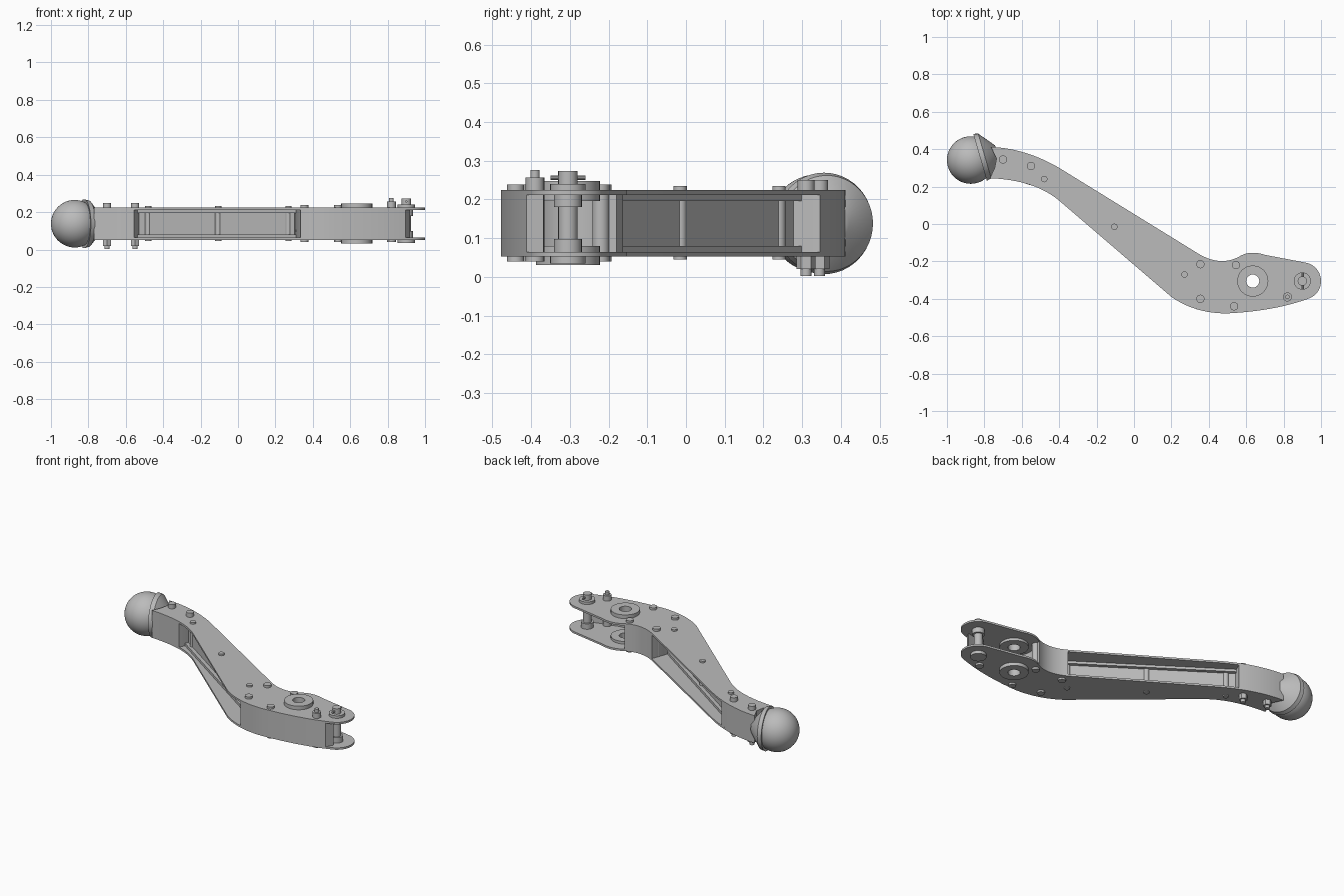
import bpy, bmesh, math
from mathutils import Vector, Matrix

cube = bpy.data.objects.get("Cube")
if cube:
    bpy.data.objects.remove(cube)

metal = bpy.data.materials.new("grey_metal")
metal.use_nodes = True
metal.diffuse_color = (0.5, 0.5, 0.5, 1)
metal.node_tree.nodes["Principled BSDF"].inputs["Base Color"].default_value = (0.5, 0.5, 0.5, 1)

BOTTOM, PLATE_LOW, PLATE_HIGH, TOP = 0.052, 0.064, 0.212, 0.224
MID = 0.138


def add(name, bm):
    """Finish a bmesh as a smooth shaded object with sharp edges kept."""
    bmesh.ops.remove_doubles(bm, verts=bm.verts, dist=1e-5)
    bmesh.ops.recalc_face_normals(bm, faces=bm.faces)
    me = bpy.data.meshes.new(name)
    bm.to_mesh(me)
    bm.free()
    me.materials.clear()
    me.materials.append(metal)
    me.shade_smooth()
    me.set_sharp_from_angle(angle=math.radians(32))
    ob = bpy.data.objects.new(name, me)
    bpy.context.scene.collection.objects.link(ob)
    return ob


def bend(a, c, b, n=12):
    """Quadratic curve from a to b, pulled towards c."""
    a, b, c = Vector(a), Vector(b), Vector(c)
    return [a * (1 - t) ** 2 + c * 2 * t * (1 - t) + b * t * t
            for t in (i / n for i in range(n + 1))]


def arc(centre, r, start, end, n=20):
    angles = [math.radians(start + (end - start) * i / n) for i in range(n + 1)]
    return [Vector((centre[0] + r * math.cos(a), centre[1] + r * math.sin(a))) for a in angles]


def ring(centre, r):
    return arc(centre, r, 0, 360 - 360 / 32, 31)


def prism(name, z0, z1, *outlines):
    """Extrude an outline; further outlines become holes."""
    cu = bpy.data.curves.new(name, 'CURVE')
    cu.dimensions, cu.fill_mode, cu.extrude = '2D', 'BOTH', (z1 - z0) / 2
    for pts in outlines:
        sp = cu.splines.new('POLY')
        sp.points.add(len(pts) - 1)
        for p, co in zip(sp.points, pts):
            p.co = (co[0], co[1], 0, 1)
        sp.use_cyclic_u = True
    tmp = bpy.data.objects.new(name, cu)
    me = bpy.data.meshes.new_from_object(tmp)
    bm = bmesh.new()
    bm.from_mesh(me)
    bmesh.ops.translate(bm, verts=bm.verts, vec=(0, 0, (z0 + z1) / 2))
    bpy.data.objects.remove(tmp)
    bpy.data.curves.remove(cu)
    bpy.data.meshes.remove(me)
    return add(name, bm)


def rod(name, at, *steps, sides=24):
    """Stack of cylinders, each step being (radius, z0, z1)."""
    bm = bmesh.new()
    for r, z0, z1 in steps:
        bmesh.ops.create_cone(bm, cap_ends=True, segments=sides, radius1=r, radius2=r,
                              depth=z1 - z0,
                              matrix=Matrix.Translation((*at, (z0 + z1) / 2)))
    return add(name, bm)


# Shared outline curves of the arm
HUB, PIN = (0.635, -0.305), (0.9, -0.305)
up_left = bend((-0.765, 0.412), (-0.58, 0.405), (-0.4, 0.30))
up_bend = bend((0.33, -0.15), (0.46, -0.235), (0.57, -0.17))
bulge = bend((0.57, -0.17), (0.625, -0.14), (0.70, -0.165))
tip = arc(PIN, 0.1, 80, -75)
low_right = bend(tip[-1], (0.75, -0.465), (0.5, -0.478))
low_bend = bend((0.5, -0.478), (0.33, -0.48), (0.2, -0.39))
low_left = bend((-0.4, 0.125), (-0.53, 0.235), (-0.77, 0.245))
end = [Vector((-0.745, 0.30)), Vector((-0.735, 0.35))]
outline = (up_left + up_bend + bulge[1:] + tip + low_right[1:]
           + low_bend[1:] + low_left + end)

# Side plates with hub hole
for name, z0, z1 in (("bottom_plate", BOTTOM, PLATE_LOW), ("top_plate", PLATE_HIGH, TOP)):
    prism(name, z0, z1, outline, ring(HUB, 0.035))

# Hub bushings
for name, z0, z1 in (("bottom_bushing", 0.031, 0.08), ("top_bushing", 0.196, 0.247)):
    prism(name, z0, z1, ring(HUB, 0.083), ring(HUB, 0.035))

# Solid spacer at the ball end
prism("ball_end_spacer", PLATE_LOW, PLATE_HIGH,
      [p for p in up_left if p.x < -0.49] + [Vector((-0.49, 0.343))]
      + [Vector((-0.555, 0.208))] + [p for p in low_left if p.x < -0.56] + end)

# Spacer at the hub end, with a long lower wall and an open pocket
prism("hub_end_spacer", PLATE_LOW, PLATE_HIGH,
      [p for p in up_bend if 0.335 < p.x < 0.56] + arc(HUB, 0.12, 135, 255)
      + [Vector((0.75, -0.412)), Vector((0.92, -0.368))]
      + [p for p in low_right + low_bend[1:] if 0.335 < p.x < 0.92]
      + [Vector((0.335, -0.456)), Vector((0.302, -0.3))])

# Middle web with flanges along the row of small pins
start, stop = Vector((-0.53, 0.274)), Vector((0.33, -0.311))
side = (stop - start).orthogonal().normalized()


def strip(half):
    return [start + side * half, stop + side * half, stop - side * half, start - side * half]


prism("middle_web", PLATE_LOW, PLATE_HIGH, strip(0.008))
prism("lower_flange", PLATE_LOW, 0.08, strip(0.03))
prism("upper_flange", 0.196, PLATE_HIGH, strip(0.03))

# Small spacer pins
for at in ((-0.48, 0.24), (-0.105, -0.015), (0.27, -0.27)):
    rod("spacer_pin", at, (0.017, 0.045, 0.234))

# Rivets
for at in ((0.355, -0.215), (0.355, -0.4), (0.545, -0.22), (0.535, -0.44)):
    rod("rivet", at, (0.022, 0.04, 0.238))

# Bolts with nuts at the ball end
for at in ((-0.70, 0.345), (-0.55, 0.31)):
    rod("bolt", at, (0.022, 0.15, 0.25), (0.014, 0.002, 0.06))
    rod("bolt_nut", at, (0.025, 0.02, 0.054), sides=6)

# Stud beside the end pin
rod("stud", (0.82, -0.39), (0.024, 0.04, 0.256), (0.012, 0.25, 0.276))

# End pin with collars, washers and a cross pin
rod("end_pin", PIN, (0.025, 0.036, 0.274), (0.036, 0.05, 0.098), (0.036, 0.18, 0.22))
rod("end_washers", PIN, (0.046, 0.034, 0.053), (0.046, 0.223, 0.24))
bm = bmesh.new()
bmesh.ops.create_cone(bm, cap_ends=True, segments=10, radius1=0.006, radius2=0.006, depth=0.09,
                      matrix=Matrix.Translation((*PIN, 0.256)) @ Matrix.Rotation(math.pi / 2, 4, 'X'))
add("cross_pin", bm)

# Ball
centre = Vector((-0.873, 0.342, MID))
bm = bmesh.new()
bmesh.ops.create_uvsphere(bm, u_segments=48, v_segments=24, radius=0.127)
add("ball", bm).location = centre

# Cone-shaped cup holding the ball
bm = bmesh.new()
profile = [(0.105, 0.055), (0.131, 0.052), (0.124, 0.078), (0.04, 0.146), (0.022, 0.15), (0, 0.15)]
verts = [bm.verts.new((r, 0, z)) for r, z in profile]
edges = [bm.edges.new(pair) for pair in zip(verts, verts[1:])]
bmesh.ops.spin(bm, geom=verts + edges, cent=(0, 0, 0), axis=(0, 0, 1),
               angle=math.tau, steps=48, use_merge=False)
cup = add("ball_cup", bm)
cup.rotation_euler = Vector((0.96, 0.28, 0)).to_track_quat('Z', 'Y').to_euler()
cup.location = centre
